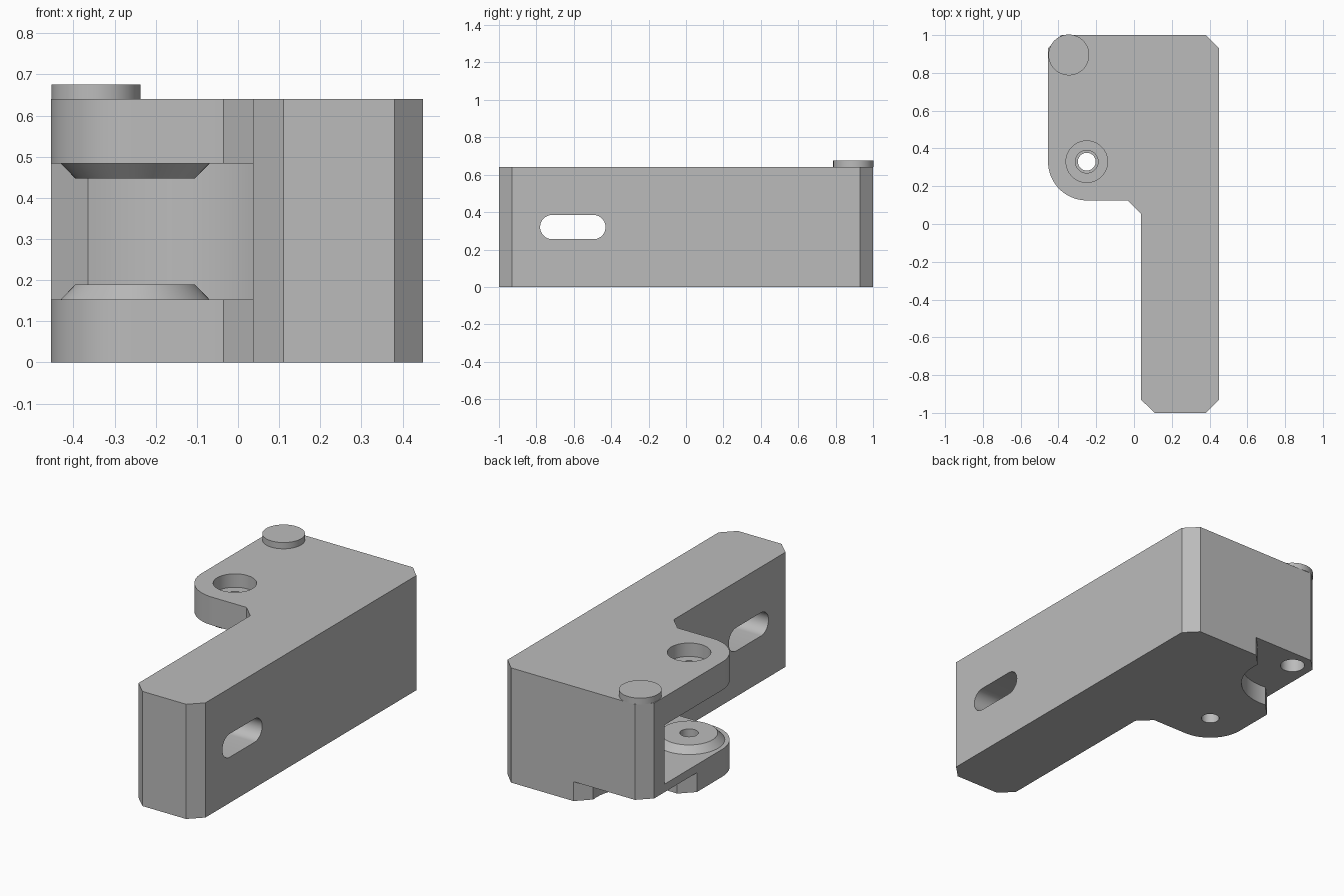
import bpy, bmesh
from math import radians, cos, sin, pi

old = bpy.data.objects.get("Cube")
if old:
    bpy.data.objects.remove(old, do_unlink=True)

grey = bpy.data.materials.new("plain grey")
grey.use_nodes = True
grey.diffuse_color = (0.5, 0.5, 0.5, 1)
grey.node_tree.nodes["Principled BSDF"].inputs["Base Color"].default_value = (0.5, 0.5, 0.5, 1)

PIVOT = (-0.25, 0.33)
PEG = (-0.345, 0.895)
HEIGHT = 0.64
POCKET_LOW, POCKET_HIGH = 0.153, 0.483


def arc(centre, r, start, end, n=32):
    steps = [radians(start + (end - start) * i / n) for i in range(n + 1)]
    return [(centre[0] + r * cos(a), centre[1] + r * sin(a)) for a in steps]


def finish(name, bm):
    bmesh.ops.recalc_face_normals(bm, faces=bm.faces)
    mesh = bpy.data.meshes.new(name)
    bm.to_mesh(mesh)
    bm.free()
    mesh.materials.append(grey)
    ob = bpy.data.objects.new(name, mesh)
    bpy.context.collection.objects.link(ob)
    return ob


def prism(name, outline, low, high, axis="z"):
    """Extrude an outline along z, or a (y, z) outline along x."""
    place = (lambda p, d: (p[0], p[1], d)) if axis == "z" else (lambda p, d: (d, p[0], p[1]))
    bm = bmesh.new()
    face = bm.faces.new([bm.verts.new(place(p, low)) for p in outline])
    top = bmesh.ops.extrude_face_region(bm, geom=[face])
    a, b = place((0, 0), low), place((0, 0), high)
    bmesh.ops.translate(bm, vec=[q - p for p, q in zip(a, b)],
                        verts=[v for v in top["geom"] if isinstance(v, bmesh.types.BMVert)])
    return finish(name, bm)


def round_part(name, centre, low, high, r_low, r_high=None):
    bm = bmesh.new()
    rings = [[bm.verts.new((x, y, z)) for x, y in arc(centre, r, 0, 360, 64)[:-1]]
             for r, z in ((r_low, low), (r_high or r_low, high))]
    for i in range(64):
        j = (i + 1) % 64
        bm.faces.new((rings[0][i], rings[0][j], rings[1][j], rings[1][i]))
    for ring in rings:
        bm.faces.new(ring)
    return finish(name, bm)


def combine(target, tool, operation="DIFFERENCE"):
    mod = target.modifiers.new(tool.name, "BOOLEAN")
    mod.operation, mod.solver, mod.object = operation, "EXACT", tool
    bpy.context.view_layer.objects.active = target
    bpy.ops.object.modifier_apply(modifier=mod.name)
    bpy.data.objects.remove(tool, do_unlink=True)


# Main block: long arm, wide rear and rounded hinge lobe
outline = [(-0.455, 0.93), (-0.385, 1), (0.38, 1), (0.45, 0.93), (0.45, -0.93),
           (0.38, -1), (0.11, -1), (0.037, -0.93), (0.037, 0.055), (-0.035, 0.125)]
outline += arc(PIVOT, 0.205, 270, 180, 20)
body = prism("bracket_body", outline, 0, HEIGHT)

# Hinge pocket with a curved rear wall and flared mouth
pocket = arc(PIVOT, 0.433, 105.4, -60, 48) + [(-0.7, -0.045), (-0.7, 1.082)]
combine(body, prism("hinge_pocket", pocket, POCKET_LOW, POCKET_HIGH))

# Tapered bosses on both hinge plates
sink = 0.02
combine(body, round_part("lower_boss", PIVOT, POCKET_LOW - sink, 0.19, 0.2, 0.145), "UNION")
combine(body, round_part("upper_boss", PIVOT, 0.447, POCKET_HIGH + sink, 0.145, 0.2), "UNION")

# Pivot holes and screw head recess
combine(body, round_part("lower_hole", PIVOT, -0.1, 0.3, 0.047))
combine(body, round_part("upper_hole", PIVOT, 0.3, 0.8, 0.06))
combine(body, round_part("screw_recess", PIVOT, 0.565, 0.8, 0.11))

# Corner recess underneath, with a socket in its ceiling
recess = arc(PEG, 0.27, 7, -98, 40) + [(-0.6, 0.405), (-0.6, 1.108), (0.1, 1.108)]
combine(body, prism("corner_recess", recess, -0.1, 0.108))
combine(body, round_part("peg_socket", PEG, 0.05, 0.5, 0.064))

# Rounded slot through the arm
slot = arc((-0.495, 0.32), 0.065, -90, 90, 20) + arc((-0.715, 0.32), 0.065, 90, 270, 20)
combine(body, prism("arm_slot", slot, -0.2, 0.7, "x"))

# Raised disc on the rear corner
disc = round_part("corner_disc", PEG, HEIGHT, 0.675, 0.108)

for ob in (body, disc):
    bpy.ops.object.select_all(action="DESELECT")
    ob.select_set(True)
    bpy.context.view_layer.objects.active = ob
    bpy.ops.object.shade_smooth_by_angle(angle=radians(25))
